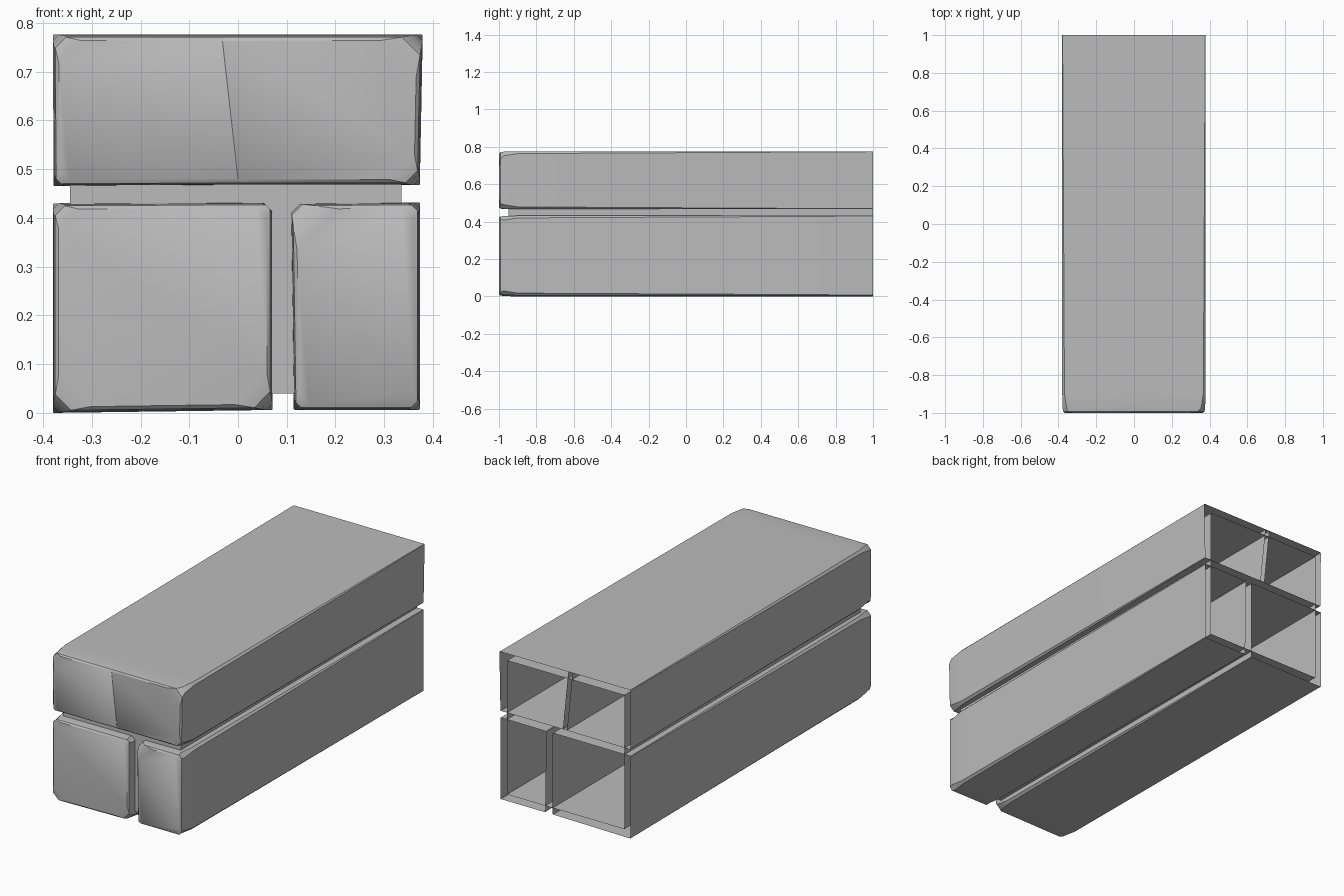
import bpy, bmesh, math

if "Cube" in bpy.data.objects:
    bpy.data.objects.remove(bpy.data.objects["Cube"])

stone = bpy.data.materials.new("plain grey stone")
stone.use_nodes = True
grey = (0.5, 0.5, 0.5, 1)
stone.diffuse_color = grey
stone.node_tree.nodes["Principled BSDF"].inputs["Base Color"].default_value = grey


def section(corners, cuts, inset):
    """Chamfered outline of a four-cornered section, moved in by inset."""
    cx = sum(c[0] for c in corners) / 4
    cz = sum(c[1] for c in corners) / 4
    quad = [(x - math.copysign(inset, x - cx), z - math.copysign(inset, z - cz))
            for x, z in corners]
    points = []
    for i, (x, z) in enumerate(quad):
        for j in (i - 1, (i + 1) % 4):
            dx, dz = quad[j][0] - x, quad[j][1] - z
            k = cuts[i] / math.hypot(dx, dz)
            points.append((x + dx * k, z + dz * k))
    return points


def loft(name, corners, rings):
    """Open-backed tube with a closed front; rings are (y, inset, cuts)."""
    bm = bmesh.new()
    loops = [[bm.verts.new((x, y, z)) for x, z in section(corners, cuts, inset)]
             for y, inset, cuts in rings]
    for a, b in zip(loops, loops[1:]):
        for i in range(8):
            j = (i + 1) % 8
            bm.faces.new((a[i], a[j], b[j], b[i]))
    bm.faces.new(loops[-1])
    bmesh.ops.recalc_face_normals(bm, faces=bm.faces)
    # the closed front must look towards -y
    bm.faces.ensure_lookup_table()
    if bm.faces[-1].normal.y > 0:
        bmesh.ops.reverse_faces(bm, faces=bm.faces)
    mesh = bpy.data.meshes.new(name)
    bm.to_mesh(mesh)
    bm.free()
    mesh.materials.append(stone)
    obj = bpy.data.objects.new(name, mesh)
    bpy.context.collection.objects.link(obj)
    bpy.ops.object.select_all(action='DESELECT')
    obj.select_set(True)
    bpy.context.view_layer.objects.active = obj
    bpy.ops.object.shade_smooth_by_angle(angle=math.radians(35))
    return obj


def block(name, corners, chips):
    """Worn stone: sharp at the back, chipped corners at the front."""
    loft(name, corners, [
        (1.0, 0, [0.002] * 4),
        (-0.9, 0, [min(c, 0.012) for c in chips]),
        (-0.975, 0.002, [min(c, 0.022) for c in chips]),
        (-0.993, 0.005, [c * 0.5 for c in chips]),
        (-1.0, 0.012, chips)])


# Corners run bottom left, bottom right, top right, top left
block("upper_block_a", [(-0.378, 0.465), (0.012, 0.467), (-0.02, 0.776), (-0.38, 0.776)],
      [0.02, 0.002, 0.002, 0.045])
block("upper_block_b", [(-0.012, 0.467), (0.373, 0.467), (0.379, 0.776), (-0.044, 0.776)],
      [0.002, 0.05, 0.075, 0.002])
block("lower_wide_block", [(-0.38, 0.0), (0.071, 0.006), (0.071, 0.432), (-0.38, 0.43)],
      [0.065, 0.065, 0.02, 0.04])
block("lower_narrow_block", [(0.114, 0.006), (0.373, 0.006), (0.373, 0.432), (0.108, 0.43)],
      [0.02, 0.025, 0.025, 0.085])

# Mortar core showing in the joints
loft("mortar_core", [(-0.345, 0.04), (0.335, 0.04), (0.335, 0.74), (-0.345, 0.74)],
     [(1.0, 0, [0.001] * 4), (-0.95, 0, [0.001] * 4)])
